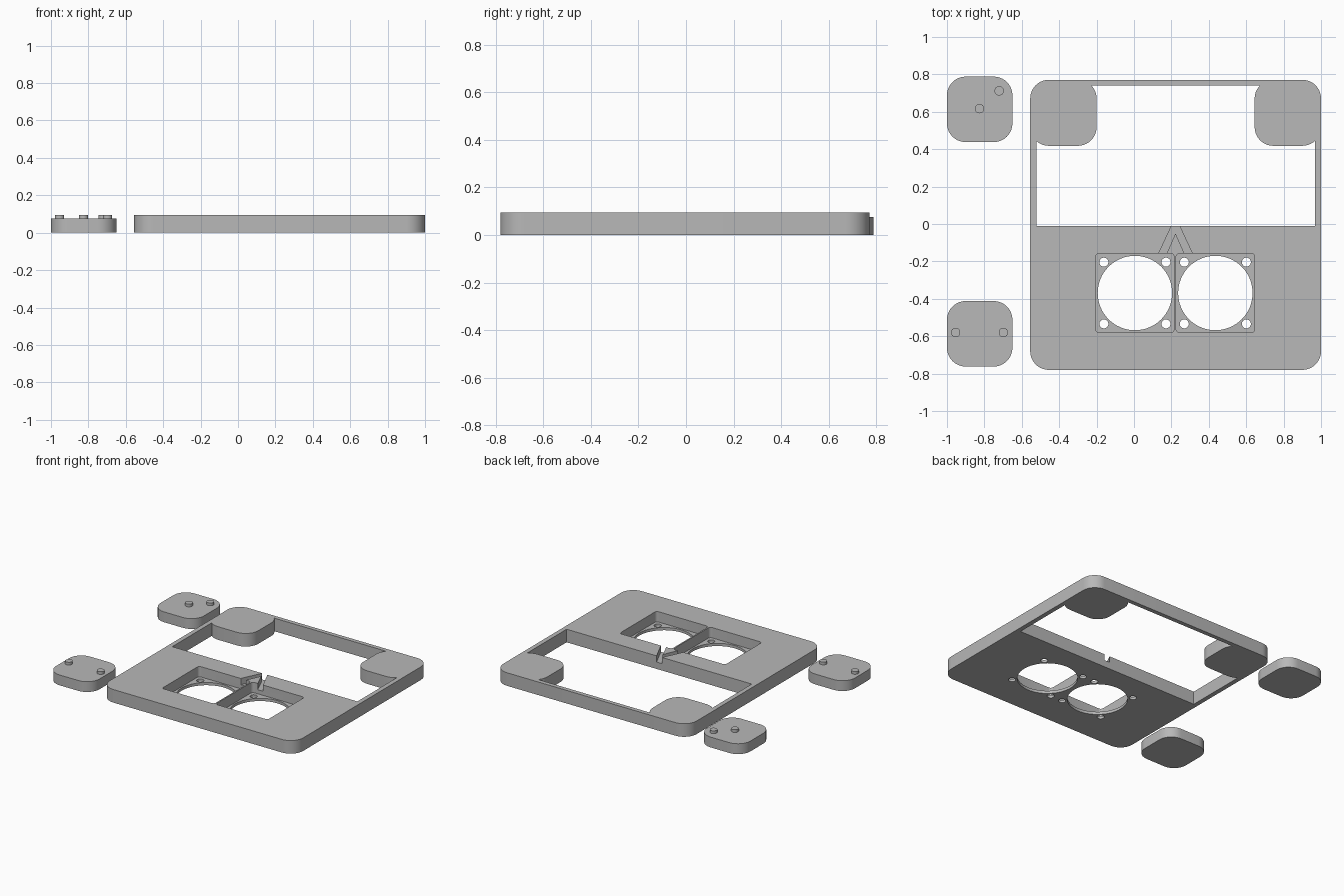
import bpy, bmesh, math

if "Cube" in bpy.data.objects:
    bpy.data.objects.remove(bpy.data.objects["Cube"])

grey = bpy.data.materials.new("plain grey")
grey.diffuse_color = (0.48, 0.48, 0.48, 1)
grey.use_nodes = True
grey.node_tree.nodes["Principled BSDF"].inputs["Base Color"].default_value = grey.diffuse_color


def prism(name, pts, z0, z1):
    """Extrude a flat outline between two heights."""
    bm = bmesh.new()
    face = bm.faces.new([bm.verts.new((x, y, z0)) for x, y in pts])
    top = bmesh.ops.extrude_face_region(bm, geom=[face])["geom"]
    bmesh.ops.translate(bm, vec=(0, 0, z1 - z0),
                        verts=[v for v in top if isinstance(v, bmesh.types.BMVert)])
    bmesh.ops.recalc_face_normals(bm, faces=bm.faces)
    me = bpy.data.meshes.new(name)
    bm.to_mesh(me)
    bm.free()
    me.materials.append(grey)
    ob = bpy.data.objects.new(name, me)
    bpy.context.collection.objects.link(ob)
    return ob


def circle(x, y, r, n=32):
    return [(x + r * math.cos(2 * math.pi * i / n),
             y + r * math.sin(2 * math.pi * i / n)) for i in range(n)]


def rounded(x0, x1, y0, y1, r, n=10):
    corners = [(x1 - r, y1 - r), (x0 + r, y1 - r), (x0 + r, y0 + r), (x1 - r, y0 + r)]
    return [(cx + r * math.cos(a), cy + r * math.sin(a))
            for q, (cx, cy) in enumerate(corners)
            for a in [(q + i / n) * math.pi / 2 for i in range(n + 1)]]


def combine(ob, other, op="DIFFERENCE"):
    """Apply a boolean and discard the helper."""
    bpy.context.view_layer.objects.active = ob
    mod = ob.modifiers.new("bool", "BOOLEAN")
    mod.object, mod.operation, mod.solver = other, op, "EXACT"
    bpy.ops.object.modifier_apply(modifier=mod.name)
    bpy.data.objects.remove(other)


def smooth(ob):
    bpy.ops.object.select_all(action="DESELECT")
    ob.select_set(True)
    bpy.context.view_layer.objects.active = ob
    bpy.ops.object.shade_smooth_by_angle(angle=math.radians(30))


H = 0.095       # frame height
FLOOR = 0.02    # pocket floor thickness

# Main frame with a window that leaves solid corner pads
frame = prism("frame", rounded(-0.555, 1.0, -0.78, 0.771, 0.1), 0, H)
window = prism("window_cutter", [(-0.522, -0.01), (0.967, -0.01), (0.967, 0.74), (-0.522, 0.74)],
               -0.1, 0.2)
for x0 in (-0.555, 0.645):
    combine(window, prism("pad_keep", rounded(x0, x0 + 0.355, 0.418, 0.771, 0.1), -0.2, 0.3))
combine(frame, window)

# Two square pockets with a round opening and four screw holes each
for cx in (0.005, 0.435):
    cy = -0.369
    combine(frame, prism("pocket", rounded(cx - 0.21, cx + 0.21, cy - 0.212, cy + 0.212, 0.02, 5),
                         FLOOR, 0.2))
    combine(frame, prism("opening", circle(cx, cy, 0.199, 64), -0.1, 0.06))
    for sx in (-1, 1):
        for sy in (-1, 1):
            combine(frame, prism("screw_hole", circle(cx + sx * 0.166, cy + sy * 0.165, 0.024),
                                 -0.1, 0.06))

# Forked cable channel from both pockets into the window
half = [(0.0165, 0.0), (0.096, -0.17), (0.0525, -0.17)]
right = [(0.222 + x, y) for x, y in half]
left = [(0.222 - x, y) for x, y in reversed(half)]
combine(frame, prism("channel", right + [(0.222, -0.05)] + left, 0.05, 0.2))
smooth(frame)

# Loose corner feet with locating pegs
feet = {"back_foot": (0.438, [(-0.826, 0.617), (-0.721, 0.712)]),
        "front_foot": (-0.762, [(-0.954, -0.58), (-0.698, -0.58)])}
for name, (y0, pegs) in feet.items():
    foot = prism(name, rounded(-1.0, -0.65, y0, y0 + 0.35, 0.1), 0, 0.075)
    for x, y in pegs:
        combine(foot, prism("peg", circle(x, y, 0.025), 0.04, H), "UNION")
    smooth(foot)
